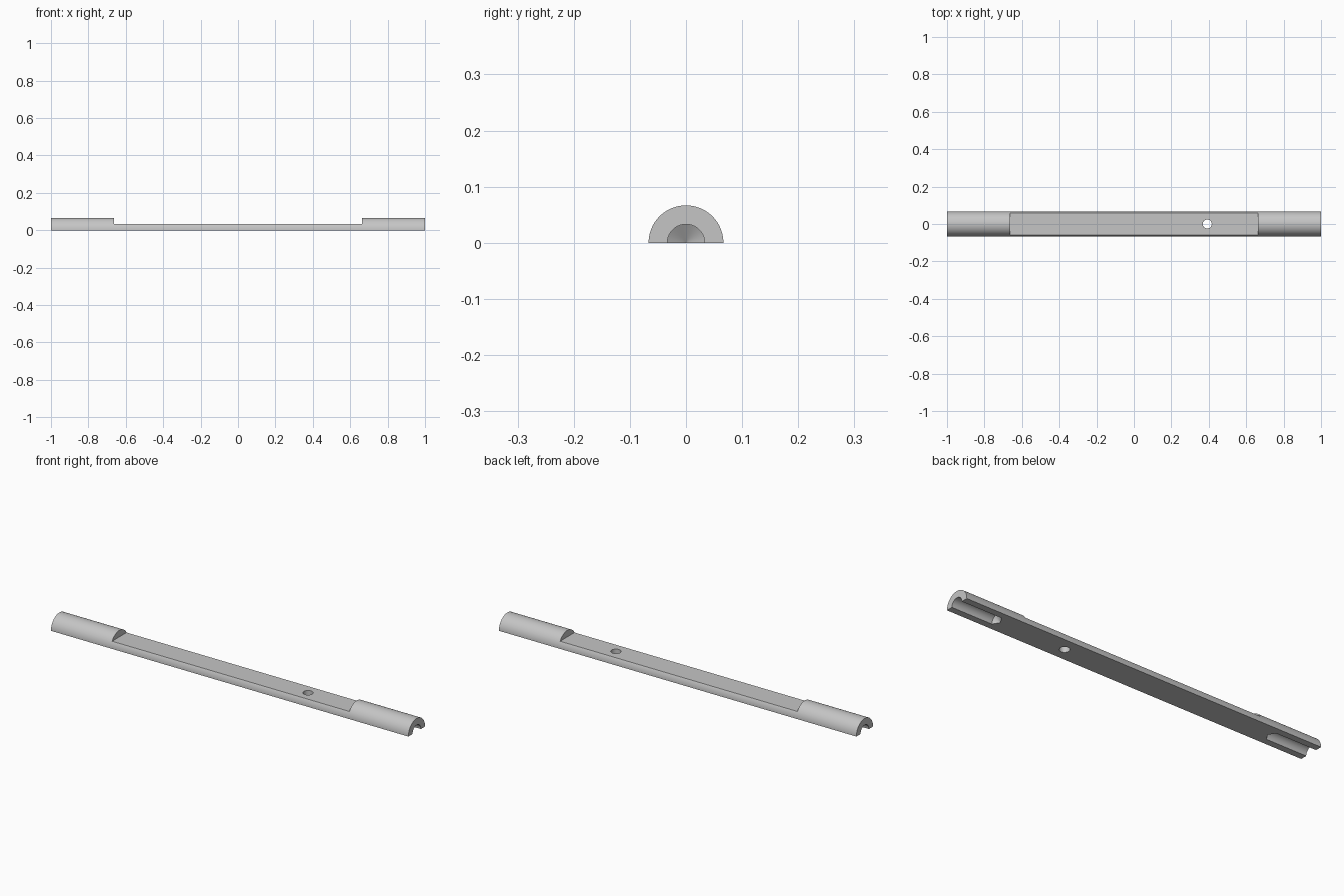
import bpy, bmesh, math
from mathutils import Matrix

R = 0.0667          # outer radius of the half-round bar
BORE = 0.0333       # radius of the end bores
FLAT = 0.0335       # height of the long flat
STEP = 0.664        # half length of the long flat
BORE_DEPTH, TIP = 0.225, 0.02

cube = bpy.data.objects.get("Cube")
if cube:
    bpy.data.objects.remove(cube, do_unlink=True)

grey = bpy.data.materials.new("light_grey")
grey.use_nodes = True
COLOUR = (0.56, 0.56, 0.56, 1)
grey.diffuse_color = COLOUR
grey.node_tree.nodes["Principled BSDF"].inputs["Base Color"].default_value = COLOUR


def make_object(name, bm):
    bmesh.ops.recalc_face_normals(bm, faces=bm.faces)
    mesh = bpy.data.meshes.new(name)
    bm.to_mesh(mesh)
    bm.free()
    mesh.materials.append(grey)
    ob = bpy.data.objects.new(name, mesh)
    bpy.context.collection.objects.link(ob)
    return ob


def extrude_profile(name, points, length):
    """Extrude a (y, z) outline along x, centred on the origin."""
    bm = bmesh.new()
    n = len(points)
    ends = [[bm.verts.new((x, y, z)) for y, z in points] for x in (-length / 2, length / 2)]
    for end in ends:
        bm.faces.new(end)
    for i in range(n):
        j = (i + 1) % n
        bm.faces.new((ends[0][i], ends[0][j], ends[1][j], ends[1][i]))
    return make_object(name, bm)


def drill(name, side):
    """Round cutter with a pointed tip, entering from one end just below the base."""
    bm = bmesh.new()
    rings = []
    n, drop = 64, 0.0003
    for x in (1.1, 1 - BORE_DEPTH):
        angles = [2 * math.pi * (i + 0.5) / n for i in range(n)]
        rings.append([bm.verts.new((side * x, BORE * math.cos(a), BORE * math.sin(a) - drop))
                      for a in angles])
    tip = bm.verts.new((side * (1 - BORE_DEPTH - TIP), 0, -drop))
    bm.faces.new(rings[0])
    for i in range(n):
        j = (i + 1) % n
        bm.faces.new((rings[0][i], rings[0][j], rings[1][j], rings[1][i]))
        bm.faces.new((rings[1][i], rings[1][j], tip))
    return make_object(name, bm)


# Half-round bar
N = 48
arc = [(R * math.cos(math.pi * i / N), R * math.sin(math.pi * i / N)) for i in range(N + 1)]
bar = extrude_profile("half_round_bar", arc, 2)

# Cutters: cross hole, long flat and two end bores
bm = bmesh.new()
bmesh.ops.create_cone(bm, cap_ends=True, segments=48, radius1=0.024, radius2=0.024,
                      depth=0.3, matrix=Matrix.Translation((0.392, 0, 0)))
cutters = [
    make_object("cross_hole_cutter", bm),
    extrude_profile("flat_cutter", [(-0.1, FLAT), (0.1, FLAT), (0.1, 0.1), (-0.1, 0.1)], 2 * STEP),
    drill("left_bore_cutter", 1),
    drill("right_bore_cutter", -1),
]

for cutter in cutters:
    mod = bar.modifiers.new(cutter.name, "BOOLEAN")
    mod.operation, mod.solver, mod.object = "DIFFERENCE", "EXACT", cutter

# Apply the cuts and remove the cutters
bpy.context.view_layer.objects.active = bar
for mod in list(bar.modifiers):
    bpy.ops.object.modifier_apply(modifier=mod.name)
for cutter in cutters:
    bpy.data.objects.remove(cutter, do_unlink=True)

# Smooth the round walls, keep the cut edges sharp
bpy.ops.object.select_all(action="DESELECT")
bar.select_set(True)
bpy.ops.object.shade_smooth_by_angle(angle=math.radians(25))
